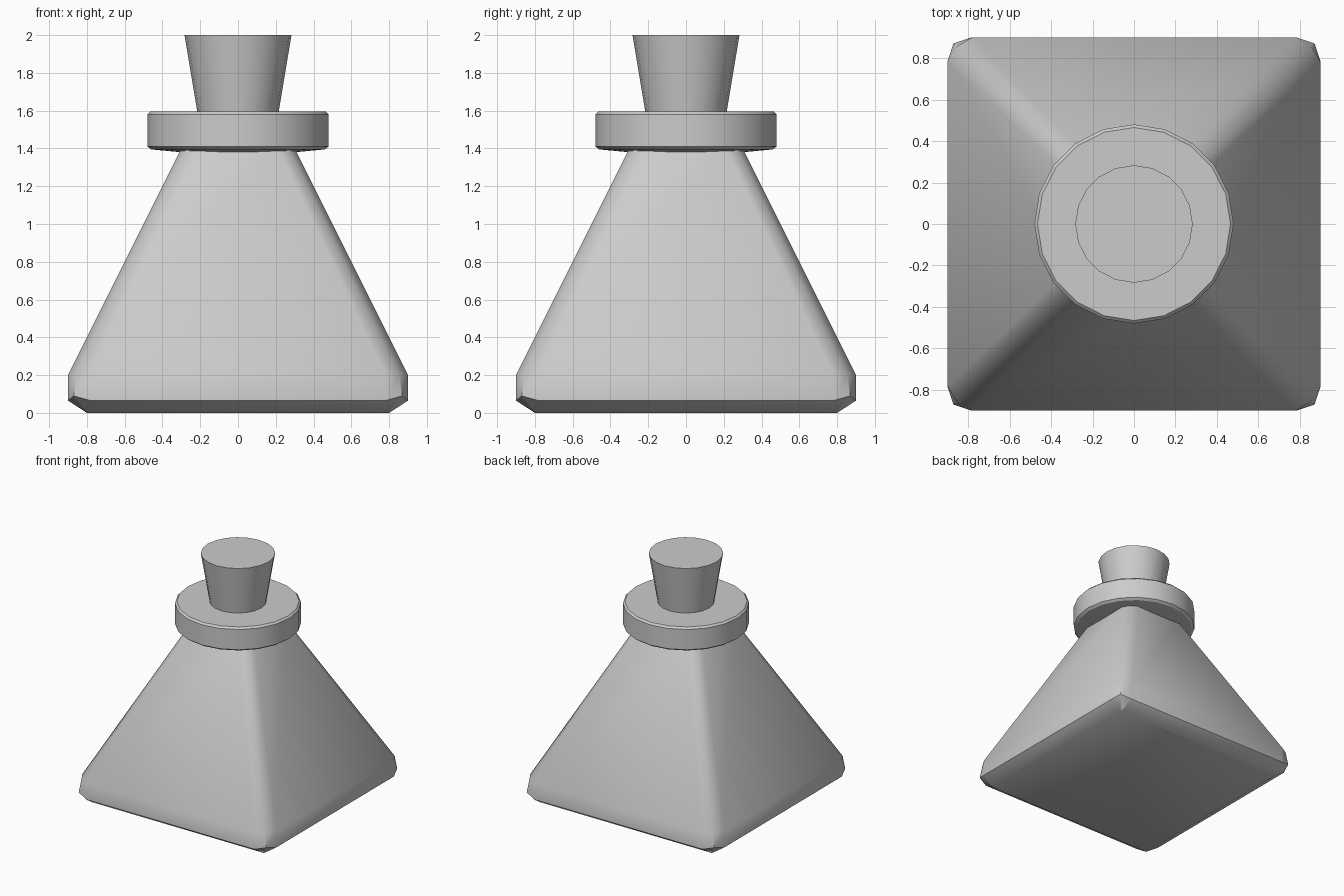
import bpy, bmesh
from math import cos, sin, pi, radians

if "Cube" in bpy.data.objects:
    bpy.data.objects.remove(bpy.data.objects["Cube"])


def loft(name, rings, angle):
    """Skin a stack of equal-length point rings and cap both ends."""
    bm = bmesh.new()
    rows = [[bm.verts.new(p) for p in ring] for ring in rings]
    n = len(rows[0])
    for a, b in zip(rows, rows[1:]):
        for i in range(n):
            j = (i + 1) % n
            bm.faces.new((a[i], a[j], b[j], b[i]))
    bm.faces.new(rows[0][::-1])
    bm.faces.new(rows[-1])
    bmesh.ops.remove_doubles(bm, verts=bm.verts, dist=0.0005)
    bmesh.ops.recalc_face_normals(bm, faces=bm.faces)
    mesh = bpy.data.meshes.new(name)
    bm.to_mesh(mesh)
    bm.free()
    ob = bpy.data.objects.new(name, mesh)
    bpy.context.collection.objects.link(ob)
    bpy.ops.object.select_all(action='DESELECT')
    ob.select_set(True)
    bpy.context.view_layer.objects.active = ob
    bpy.ops.object.shade_smooth_by_angle(angle=radians(angle))
    return ob


def square_ring(half, inset, ridge, z, ridge_z):
    """Square section whose corners are rounded by a two-step bevel."""
    pts = []
    for k in range(4):
        c, s = round(cos(k * pi / 2)), round(sin(k * pi / 2))
        for x, y, h in ((half, inset, z), (ridge, ridge, ridge_z), (inset, half, z)):
            pts.append((c * x - s * y, s * x + c * y, h))
    return pts


def circle_ring(r, z, n=20):
    return [(r * cos(2 * pi * i / n), r * sin(2 * pi * i / n), z) for i in range(n)]


# Pyramid-shaped flask body: half width, flat half length, ridge, height, ridge height
body = [(0.80, 0.79, 0.80, 0.0, 0.0),
        (0.90, 0.78, 0.87, 0.065, 0.09),
        (0.90, 0.78, 0.855, 0.20, 0.20),
        (0.30, 0.21, 0.265, 1.40, 1.40)]
loft("flask_body", [square_ring(*s) for s in body], 35)

# Collar with chamfered rim and shallow conical underside
collar = [(0.25, 1.375), (0.46, 1.395), (0.48, 1.41), (0.48, 1.58), (0.465, 1.595)]
loft("collar", [circle_ring(*s) for s in collar], 30)

# Tapered stopper
loft("stopper", [circle_ring(0.21, 1.56), circle_ring(0.283, 2.0)], 30)
